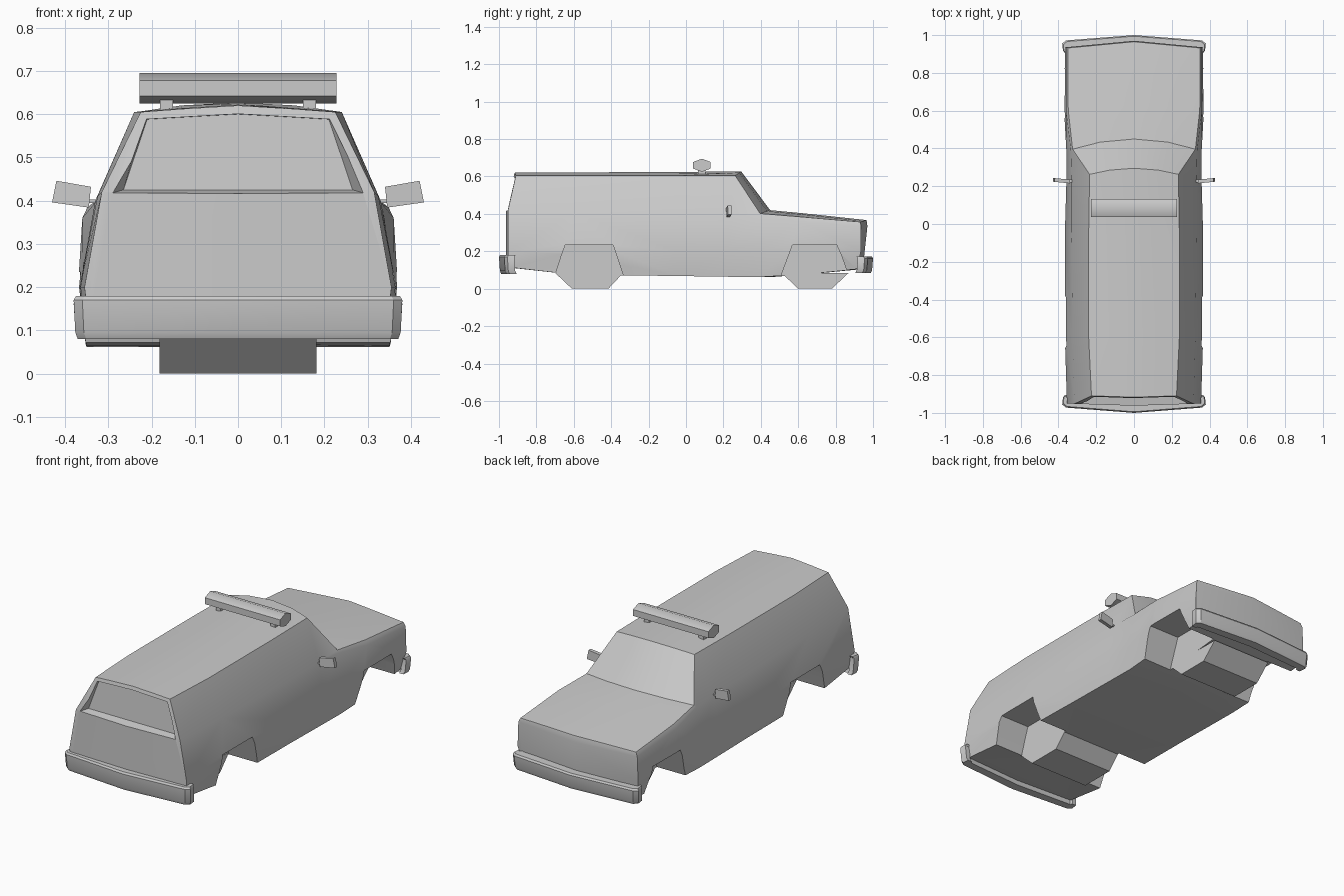
import bpy, bmesh, math
from mathutils import Vector

if "Cube" in bpy.data.objects:
    bpy.data.objects.remove(bpy.data.objects["Cube"])

paint = bpy.data.materials.new("light grey")
paint.diffuse_color = (0.6, 0.6, 0.6, 1)
paint.use_nodes = True
paint.node_tree.nodes["Principled BSDF"].inputs["Base Color"].default_value = paint.diffuse_color


def finish(bm, name, smooth=None):
    bmesh.ops.recalc_face_normals(bm, faces=bm.faces)
    mesh = bpy.data.meshes.new(name)
    bm.to_mesh(mesh)
    bm.free()
    mesh.materials.append(paint)
    ob = bpy.data.objects.new(name, mesh)
    bpy.context.collection.objects.link(ob)
    if smooth:
        shade(ob, smooth)
    return ob


def shade(ob, angle):
    bpy.ops.object.select_all(action='DESELECT')
    ob.select_set(True)
    bpy.context.view_layer.objects.active = ob
    bpy.ops.object.shade_smooth_by_angle(angle=math.radians(angle))


def loft(name, loops, smooth=None):
    """Closed solid through loops that all have the same number of points."""
    bm = bmesh.new()
    rings = [[bm.verts.new(p) for p in loop] for loop in loops]
    n = len(rings[0])
    for a, b in zip(rings, rings[1:]):
        for i in range(n):
            j = (i + 1) % n
            bm.faces.new((a[i], a[j], b[j], b[i]))
    bm.faces.new(rings[0])
    bm.faces.new(rings[-1])
    return finish(bm, name, smooth)


def cut(target, cutter):
    mod = target.modifiers.new("cut", 'BOOLEAN')
    mod.operation = 'DIFFERENCE'
    mod.solver = 'EXACT'
    mod.object = cutter
    bpy.ops.object.select_all(action='DESELECT')
    target.select_set(True)
    bpy.context.view_layer.objects.active = target
    bpy.ops.object.modifier_apply(modifier=mod.name)
    bpy.data.objects.remove(cutter)


# Body sections: y, bulge, power, bottom x z, side x, belt x z, top x z, centre z, lean low top
sections = [
    (-0.95, -0.012, 1, 0.345, 0.115, 0.355, 0.315, 0.42, 0.225, 0.605, 0.620, 0.0, 0.045),
    (-0.60, 0, 1, 0.355, 0.075, 0.366, 0.325, 0.41, 0.240, 0.605, 0.622, 0, 0),
    (-0.05, 0, 1, 0.350, 0.068, 0.366, 0.330, 0.40, 0.240, 0.605, 0.624, 0, 0),
    (0.215, 0.08, 2, 0.350, 0.064, 0.358, 0.330, 0.40, 0.235, 0.605, 0.627, 0, 0),
    (0.38, 0.07, 2, 0.350, 0.062, 0.358, 0.335, 0.39, 0.325, 0.402, 0.420, 0, 0),
    (0.60, 0.03, 2, 0.355, 0.075, 0.370, 0.360, 0.36, 0.348, 0.385, 0.403, 0, 0),
    (0.935, 0.035, 1, 0.345, 0.105, 0.365, 0.360, 0.335, 0.350, 0.357, 0.367, -0.025, -0.005),
]


def section_points(s):
    y, bulge, power, xb, zb, xm, xs, zs, xt, zt, zc, low, top = s
    half = [(0, zb, low), (xb, zb, low), (xm, 0.20, 0), (xs, zs, 0), (xt, zt, top),
            (xt * 0.55, zt + (zc - zt) * (0.7 if power == 2 else 0.5), top), (0, zc, top)]
    right = [Vector((x, y + lean + bulge * (1 - (x / 0.37) ** power), z)) for x, z, lean in half]
    left = [Vector((-p.x, p.y, p.z)) for p in right[5:0:-1]]
    return right + left


bm = bmesh.new()
rings = [[bm.verts.new(p) for p in section_points(s)] for s in sections]
for a, b in zip(rings, rings[1:]):
    for i in range(12):
        j = (i + 1) % 12
        bm.faces.new((a[i], a[j], b[j], b[i]))
# Tailgate and nose, folded along the centre and the belt line
for ring, s in ((rings[0], sections[0]), (rings[-1], sections[-1])):
    mid = bm.verts.new((0, s[0] + s[1], s[7]))
    for side in ([0, 1, 2, 3, 4, 5, 6], [0, 11, 10, 9, 8, 7, 6]):
        bm.faces.new([ring[i] for i in side[:4]] + [mid])
        bm.faces.new([mid] + [ring[i] for i in side[3:]])
body = finish(bm, "body")

# Wheel wells
arches = [[(-0.73, -0.02), (-0.665, 0.18), (-0.645, 0.235), (-0.39, 0.235), (-0.305, -0.02)],
          [(0.475, -0.02), (0.57, 0.235), (0.805, 0.235), (0.83, 0.18), (0.90, -0.02)]]
for arch in arches:
    for s in (-1, 1):
        cut(body, loft("well_cutter", [[(s * x, y, z) for y, z in arch] for x in (0.18, 0.6)]))

# Recessed tailgate window
outer = [(-0.30, 0.415), (0.30, 0.415), (0.218, 0.59), (0, 0.602), (-0.218, 0.59)]
inner = [(-0.265, 0.425), (0.265, 0.425), (0.210, 0.588), (0, 0.600), (-0.210, 0.588)]
cut(body, loft("window_cutter", [[(x, -0.97, z) for x, z in outer],
                                 [(x, -0.90 - (0.6 - z) * 0.08, z) for x, z in inner]]))
shade(body, 35)

# Axle housings hanging below the floor between the wells
for name, prof in (("rear_axle_housing", [(-0.70, 0.085), (-0.61, 0), (-0.415, 0), (-0.335, 0.085)]),
                   ("front_axle_housing", [(0.51, 0.085), (0.60, 0), (0.78, 0), (0.87, 0.085)])):
    loft(name, [[(x, y, z) for y, z in prof] for x in (-0.181, 0.181)])

# Bumpers, wrapped round the corners
half = [(0.0, 1.0), (0.36, 0.972), (0.38, 0.955), (0.376, 0.918), (0.35, 0.918), (0.345, 0.93), (0.0, 0.95)]
outline = half + [(-x, y) for x, y in half[5:0:-1]]
for name, s, z0, z1 in (("front_bumper", 1, 0.085, 0.172), ("rear_bumper", -1, 0.08, 0.18)):
    loft(name, [[(x * k, s * (y - d), z) for x, y in outline]
                for z, k, d in ((z0, 0.975, 0.012), (z0 + 0.015, 0.99, 0.005),
                                (z1 - 0.01, 1, 0), (z1, 0.985, 0.006))], 30)

# Roof light bar: six-sided tube on two feet
hexagon = [(0.085 + 0.054 * math.sin(a), 0.660 + 0.035 * math.cos(a))
           for a in (i * math.pi / 3 for i in range(6))]
loft("light_bar", [[(x, y, z) for y, z in hexagon] for x in (-0.228, 0.228)], 65)
for s in (-1, 1):
    loft("light_bar_foot", [[(s * x, y, z) for x, y in ((0.15, 0.065), (0.18, 0.065), (0.18, 0.105), (0.15, 0.105))]
                            for z in (0.60, 0.635)])

# Door mirrors on short arms
plate = [(0.34, 0.432), (0.42, 0.446), (0.43, 0.396), (0.345, 0.384)]
for s in (-1, 1):
    loft("door_mirror", [[(s * x, y0 + (x - 0.34) * 0.1, z) for x, z in plate] for y0 in (0.215, 0.235)])
    loft("mirror_arm", [[(s * x, y, z) for y, z in ((0.22, 0.395), (0.235, 0.395), (0.235, 0.403), (0.22, 0.403))]
                        for x in (0.315, 0.348)])
